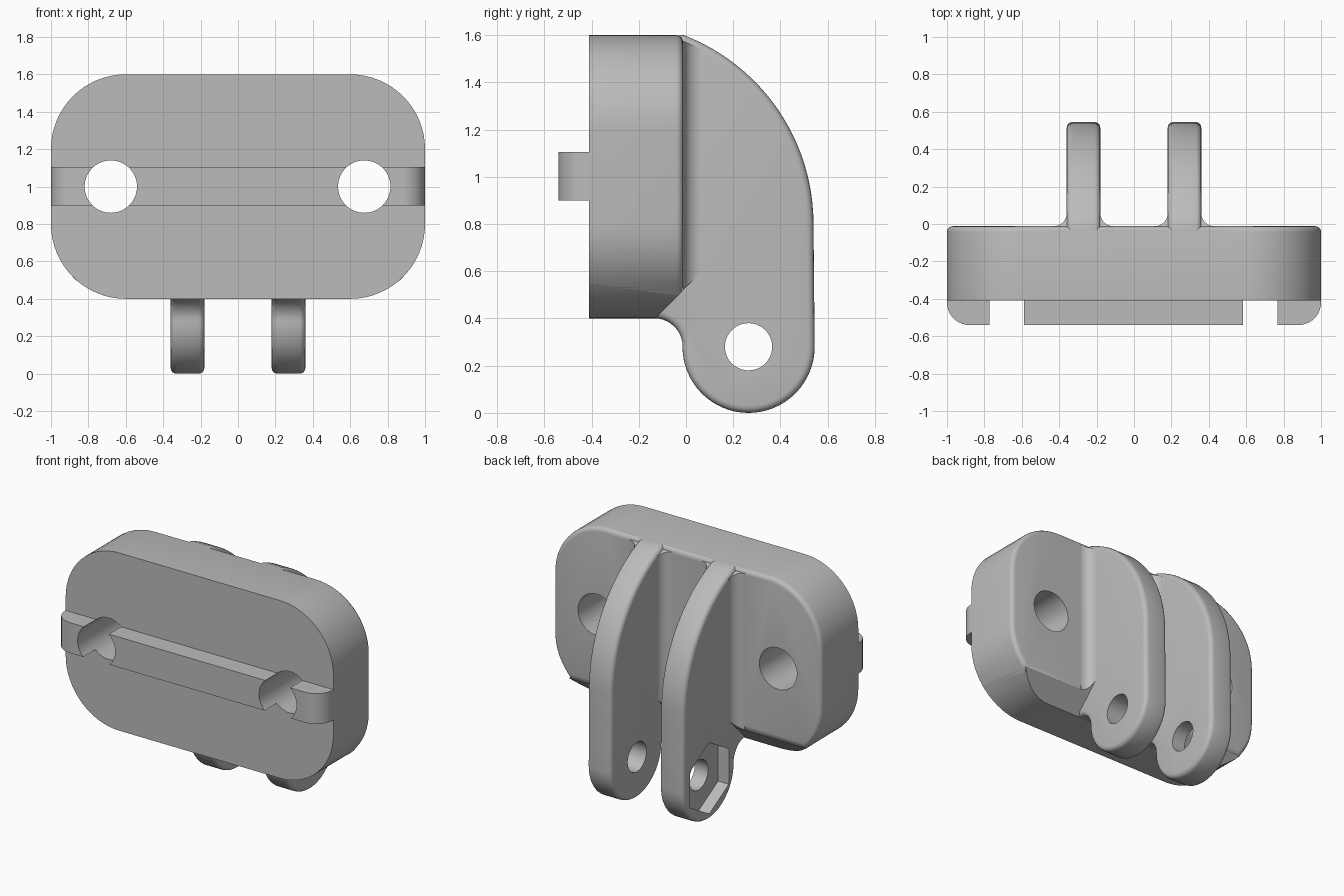
import bpy, bmesh
from math import cos, sin, pi, radians
from mathutils import Vector

cube = bpy.data.objects.get("Cube")
if cube:
    bpy.data.objects.remove(cube, do_unlink=True)

grey = bpy.data.materials.new("plain grey")
grey.use_nodes = True
colour = (0.5, 0.5, 0.5, 1)
grey.diffuse_color = colour
grey.node_tree.nodes["Principled BSDF"].inputs["Base Color"].default_value = colour

BACK = -0.012            # back face of the plate
PIN = (0.265, 0.28)      # pin centre in y, z
SLOPE = Vector((0, 1, -1))


def arc(cx, cy, r, a0, a1, n):
    steps = [radians(a0 + (a1 - a0) * i / n) for i in range(n + 1)]
    return [(cx + r * cos(a), cy + r * sin(a)) for a in steps]


def prism(points, axis, lo, hi, finish=None):
    """Extrude a 2D outline along an axis; finish edits the mesh."""
    def place(p, d):
        return {"x": (d, p[0], p[1]), "y": (p[0], d, p[1]), "z": (p[0], p[1], d)}[axis]
    bm = bmesh.new()
    face = bm.faces.new([bm.verts.new(place(p, lo)) for p in points])
    out = bmesh.ops.extrude_face_region(bm, geom=[face])
    moved = [v for v in out["geom"] if isinstance(v, bmesh.types.BMVert)]
    bmesh.ops.translate(bm, verts=moved, vec=place((0, 0), hi - lo))
    bmesh.ops.recalc_face_normals(bm, faces=bm.faces[:])
    if finish:
        finish(bm)
    bmesh.ops.recalc_face_normals(bm, faces=bm.faces[:])
    mesh = bpy.data.meshes.new("part")
    bm.to_mesh(mesh)
    bm.free()
    mesh.materials.append(grey)
    obj = bpy.data.objects.new("part", mesh)
    bpy.context.collection.objects.link(obj)
    return obj


def slice_off(bm, point, normal):
    geom = bm.verts[:] + bm.edges[:] + bm.faces[:]
    bmesh.ops.bisect_plane(bm, geom=geom, plane_co=point, plane_no=normal, clear_outer=True)
    bmesh.ops.holes_fill(bm, edges=[e for e in bm.edges if e.is_boundary])
    bmesh.ops.recalc_face_normals(bm, faces=bm.faces[:])


def round_edges(bm, edges, size):
    bmesh.ops.bevel(bm, geom=edges, offset=size, segments=4, profile=0.5, affect="EDGES")


def combine(target, tool, operation):
    mod = target.modifiers.new("combine", "BOOLEAN")
    mod.object, mod.operation, mod.solver = tool, operation, "EXACT"
    bpy.context.view_layer.objects.active = target
    bpy.ops.object.modifier_apply(modifier=mod.name)
    bpy.data.objects.remove(tool, do_unlink=True)


# Plate: rounded rectangle, lower back edge chamfered, back rim softened
def finish_plate(bm):
    slice_off(bm, (0, -0.13, 0.4), SLOPE)
    rim = [e for e in bm.edges if all(abs(v.co.y - BACK) < 1e-4 for v in e.verts)]
    round_edges(bm, rim, 0.03)


outline = []
for i, (sx, sz) in enumerate([(1, 1), (-1, 1), (-1, -1), (1, -1)]):
    outline += arc(0.6 * sx, 1 + 0.2 * sz, 0.4, 90 * i, 90 * i + 90, 16)
bracket = prism(outline, "y", -0.41, BACK, finish_plate)
bracket.name = "mounting_bracket"

# Front rail with rounded ends
rail = [(-0.95, -0.35), (-1, -0.41)] + arc(-0.88, -0.42, 0.12, 180, 270, 10)
rail += arc(0.88, -0.42, 0.12, 270, 360, 10) + [(1, -0.41), (0.95, -0.35)]
combine(bracket, prism(rail, "z", 0.9, 1.105), "UNION")

# Hinge arms with softened edges
profile = [(-0.2, 1.5), (-0.04, 1.598)] + arc(-0.317, 0.8, 0.857, 69, 0, 24)
profile += arc(*PIN, 0.28, 0, -180, 32)
profile[-1] = (PIN[0] - 0.28, PIN[1])
profile += arc(-0.135, 0.28, 0.121, 0, 90, 10)[1:] + [(-0.2, 0.45)]


def finish_arm(bm):
    ends = [f for f in bm.faces if abs(f.normal.x) > 0.9]
    round_edges(bm, list({e for f in ends for e in f.edges}), 0.03)


# Concave fillets between arm sides and plate
def finish_fillet(bm):
    slice_off(bm, (0, -0.132, 0.4), SLOPE)
    slice_off(bm, (0, BACK, 1.575), Vector((0, 0.45, 1)))


for centre in (-0.27, 0.27):
    combine(bracket, prism(profile, "x", centre - 0.09, centre + 0.09, finish_arm), "UNION")
    for side in (-1, 1):
        r, edge = 0.07, centre + 0.09 * side
        curve = arc(0, BACK + r, r, 180, 270, 8)
        section = [(edge + side * (r + x), y) for x, y in curve]
        section += [(edge + side * r, -0.05), (edge - side * 0.05, -0.05),
                    (edge - side * 0.05, BACK + r)]
        combine(bracket, prism(section, "z", 0.3, 1.7, finish_fillet), "UNION")

# Screw holes through plate and rail
for x in (-0.68, 0.675):
    combine(bracket, prism(arc(x, 1, 0.14, 0, 354, 59), "y", -0.7, 0.2), "DIFFERENCE")

# Pin hole through both arms, and nut recess on the right arm
combine(bracket, prism(arc(*PIN, 0.1, 0, 352.5, 47), "x", -0.6, 0.6), "DIFFERENCE")
combine(bracket, prism(arc(*PIN, 0.24, 30, 330, 5), "x", -0.5, -0.28), "DIFFERENCE")

bpy.ops.object.select_all(action="DESELECT")
bracket.select_set(True)
bpy.context.view_layer.objects.active = bracket
bpy.ops.object.shade_smooth_by_angle(angle=radians(30))
